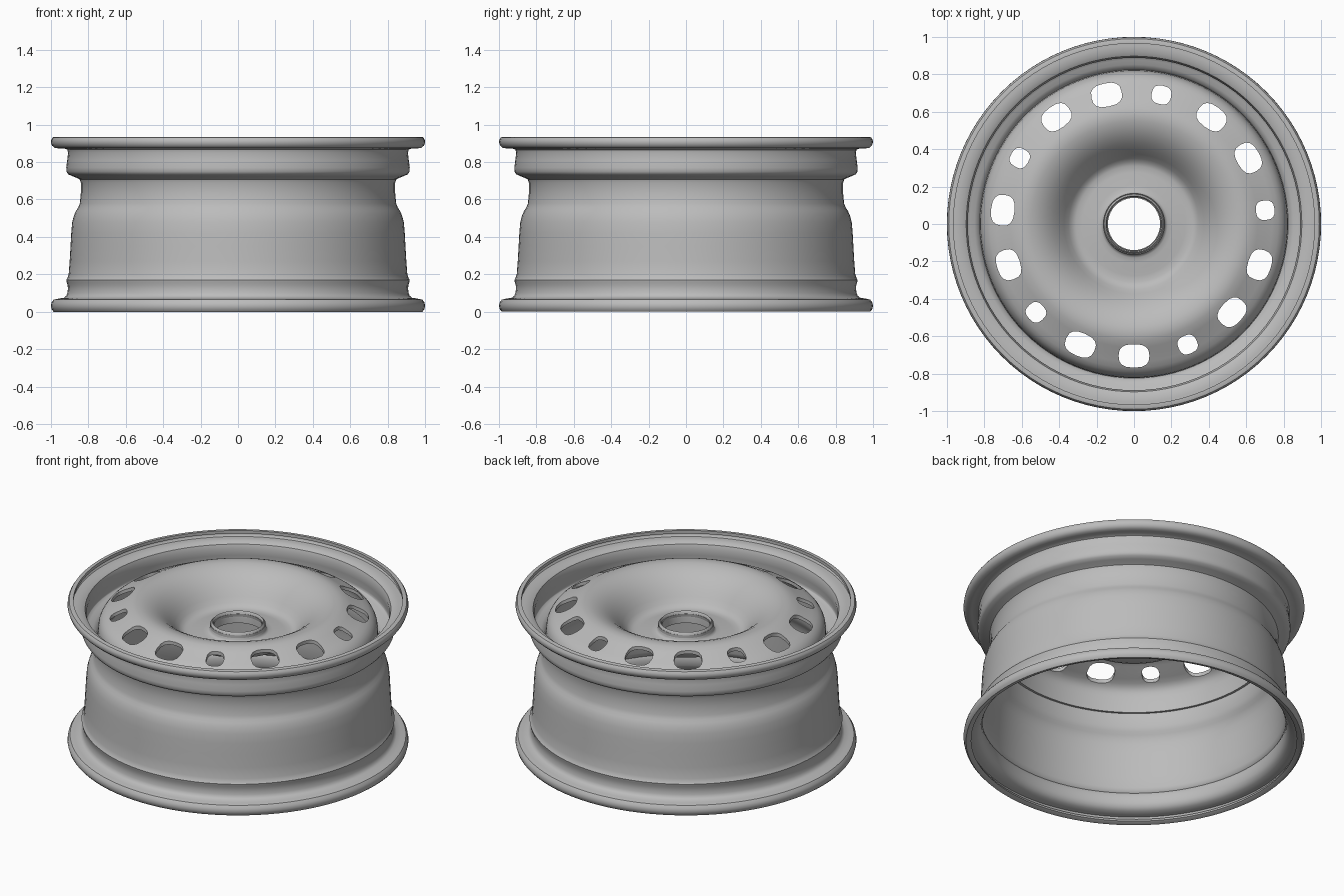
import bpy, bmesh, math
from mathutils import Matrix, Vector

cube = bpy.data.objects.get("Cube")
if cube:
    bpy.data.objects.remove(cube, do_unlink=True)

steel = bpy.data.materials.new("grey steel")
steel.use_nodes = True
GREY = (0.5, 0.5, 0.5, 1)
steel.diffuse_color = GREY
steel.node_tree.nodes["Principled BSDF"].inputs["Base Color"].default_value = GREY


def make_object(name, bm):
    mesh = bpy.data.meshes.new(name)
    bm.to_mesh(mesh)
    bm.free()
    mesh.materials.append(steel)
    obj = bpy.data.objects.new(name, mesh)
    bpy.context.collection.objects.link(obj)
    return obj


def activate(obj):
    bpy.ops.object.select_all(action="DESELECT")
    obj.select_set(True)
    bpy.context.view_layer.objects.active = obj


def soften(profile):
    """Round a (radius, height) profile with a smooth curve through its points."""
    pts = [Vector(p) for p in profile]
    out = [pts[0]]
    for i in range(len(pts) - 1):
        a, b = pts[i], pts[i + 1]
        before, after = pts[max(i - 1, 0)], pts[min(i + 2, len(pts) - 1)]
        mid = (a + b) / 2 + (a + b - before - after) / 16
        out += [mid, b]
    return out


def lathe_sheet(name, profile, thickness, steps=96):
    """Spin a profile about z and give the sheet thickness on its inner side."""
    bm = bmesh.new()
    rings = []
    for r, z in soften(profile):
        rings.append([bm.verts.new((r * math.cos(math.tau * k / steps),
                                    r * math.sin(math.tau * k / steps), z))
                      for k in range(steps)])
    for low, high in zip(rings, rings[1:]):
        for k in range(steps):
            n = (k + 1) % steps
            bm.faces.new((low[k], low[n], high[n], high[k]))
    obj = make_object(name, bm)
    activate(obj)
    solid = obj.modifiers.new("thickness", "SOLIDIFY")
    solid.thickness = thickness
    solid.offset = -1
    bpy.ops.object.modifier_apply(modifier="thickness")
    return obj


# Barrel with rolled flanges, bead seats and a drop centre, bottom to top
barrel = lathe_sheet("rim_barrel", [
    (.955, .01), (.985, 0), (1, .03), (.985, .065), (.93, .075),
    (.912, .1), (.91, .14), (.918, .17), (.905, .2), (.895, .35),
    (.886, .48), (.865, .54), (.845, .58), (.84, .69), (.86, .715),
    (.908, .735), (.918, .77), (.908, .85), (.925, .872), (.98, .875),
    (1, .905), (.99, .932), (.965, .935)], 0.02)

# Dished centre disc, from its outer skirt in to the hub lip
disc = lathe_sheet("centre_disc", [
    (.825, .66), (.82, .76), (.805, .81), (.77, .845), (.7, .878),
    (.62, .918), (.55, .92), (.47, .885), (.4, .82), (.35, .755),
    (.31, .73), (.24, .735), (.18, .74), (.165, .755), (.157, .79),
    (.145, .79), (.142, .72)], 0.02)

# Rounded vent cutters: five groups of one small and two large holes
bm = bmesh.new()
for k in range(15):
    width, depth = (.105, .1) if k % 3 == 0 else (.165, .125)
    turn = Matrix.Rotation(math.radians(6 + 24 * k), 4, "Z")
    place = turn @ Matrix.Translation((.705, 0, .85))
    ends = []
    for z in (-.15, .15):
        ring = []
        for s in range(16):
            c, d = math.cos(math.tau * s / 16), math.sin(math.tau * s / 16)
            x = math.copysign(abs(c) ** .75, c) * depth / 2
            y = math.copysign(abs(d) ** .75, d) * width / 2
            ring.append(bm.verts.new(place @ Vector((x, y, z))))
        ends.append(ring)
    low, high = ends
    bm.faces.new(low[::-1])
    bm.faces.new(high)
    for s in range(16):
        n = (s + 1) % 16
        bm.faces.new((low[s], low[n], high[n], high[s]))
cutter = make_object("vent_cutter", bm)
cutter.hide_render = True

activate(disc)
cut = disc.modifiers.new("vents", "BOOLEAN")
cut.operation = "DIFFERENCE"
cut.solver = "EXACT"
cut.object = cutter
bpy.ops.object.modifier_apply(modifier="vents")
bpy.data.objects.remove(cutter, do_unlink=True)

# Smooth shading with crisp vent edges
for obj in (barrel, disc):
    activate(obj)
    bpy.ops.object.shade_smooth_by_angle(angle=math.radians(40))
